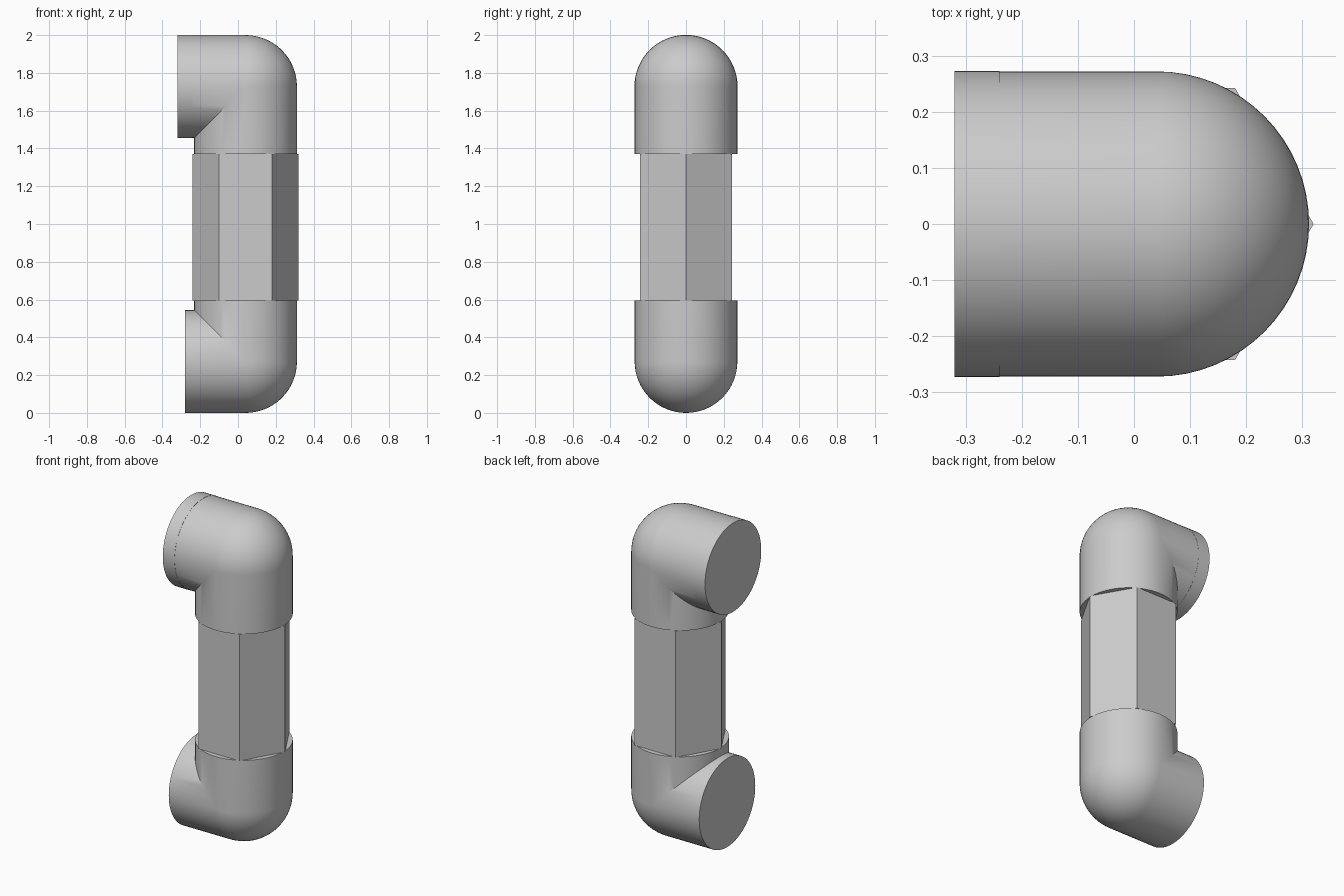
import bpy
import bmesh
from math import sin, cos, pi
from mathutils import Matrix

cube = bpy.data.objects.get("Cube")
if cube:
    bpy.data.objects.remove(cube)

AXIS_X = 0.04
RADIUS = 0.272

grey = bpy.data.materials.new("pipe grey")
grey.use_nodes = True
grey.diffuse_color = (0.6, 0.6, 0.6, 1)
grey.node_tree.nodes["Principled BSDF"].inputs["Base Color"].default_value = (0.6, 0.6, 0.6, 1)


def finish(name, bm, smooth=True):
    bmesh.ops.recalc_face_normals(bm, faces=bm.faces)
    mesh = bpy.data.meshes.new(name)
    bm.to_mesh(mesh)
    bm.free()
    obj = bpy.data.objects.new(name, mesh)
    bpy.context.collection.objects.link(obj)
    mesh.materials.append(grey)
    if smooth:
        bpy.ops.object.select_all(action="DESELECT")
        obj.select_set(True)
        bpy.context.view_layer.objects.active = obj
        bpy.ops.object.shade_smooth_by_angle(angle=pi / 6)
    return obj


def elbow(name, centre_z, side, tube_z, mouth_x, sides=64, steps=16):
    """Round outer corner, mitred inner corner; side is +1 for the top bend."""
    bm = bmesh.new()
    ring = [(RADIUS * cos(2 * pi * i / sides), RADIUS * sin(2 * pi * i / sides))
            for i in range(sides)]
    rings = [[(AXIS_X + u, v, tube_z) for u, v in ring]]
    for k in range(steps + 1):
        a = pi / 2 * k / steps
        rings.append([(AXIS_X + u * (cos(a) if u > 0 else 1), v,
                       centre_z + side * u * (sin(a) if u > 0 else 1))
                      for u, v in ring])
    rings.append([(mouth_x, v, centre_z + side * u) for u, v in ring])
    loops = [[bm.verts.new(p) for p in r] for r in rings]
    for low, high in zip(loops, loops[1:]):
        for i in range(sides):
            j = (i + 1) % sides
            bm.faces.new((low[i], low[j], high[j], high[i]))
    bm.faces.new(loops[0])
    bm.faces.new(loops[-1])
    bmesh.ops.remove_doubles(bm, verts=bm.verts, dist=0.0001)
    return finish(name, bm)


def prism(name, sides, radius, depth, matrix, smooth):
    bm = bmesh.new()
    bmesh.ops.create_cone(bm, cap_ends=True, segments=sides, radius1=radius,
                          radius2=radius, depth=depth, matrix=matrix)
    return finish(name, bm, smooth)


# Pipe bends at both ends
elbow("upper_elbow", 2 - RADIUS, 1, 1.37, -0.29)
elbow("lower_elbow", RADIUS, -1, 0.595, -0.28)

# Short collar on the upper mouth
prism("upper_collar", 64, RADIUS + 0.001, 0.08,
      Matrix.Translation((-0.28, 0, 2 - RADIUS)) @ Matrix.Rotation(pi / 2, 4, "Y"), True)

# Six-sided grip with corners facing left and right
prism("hexagonal_grip", 6, 0.28, 0.775,
      Matrix.Translation((AXIS_X, 0, 0.9825)) @ Matrix.Rotation(pi / 2, 4, "Z"), False)
